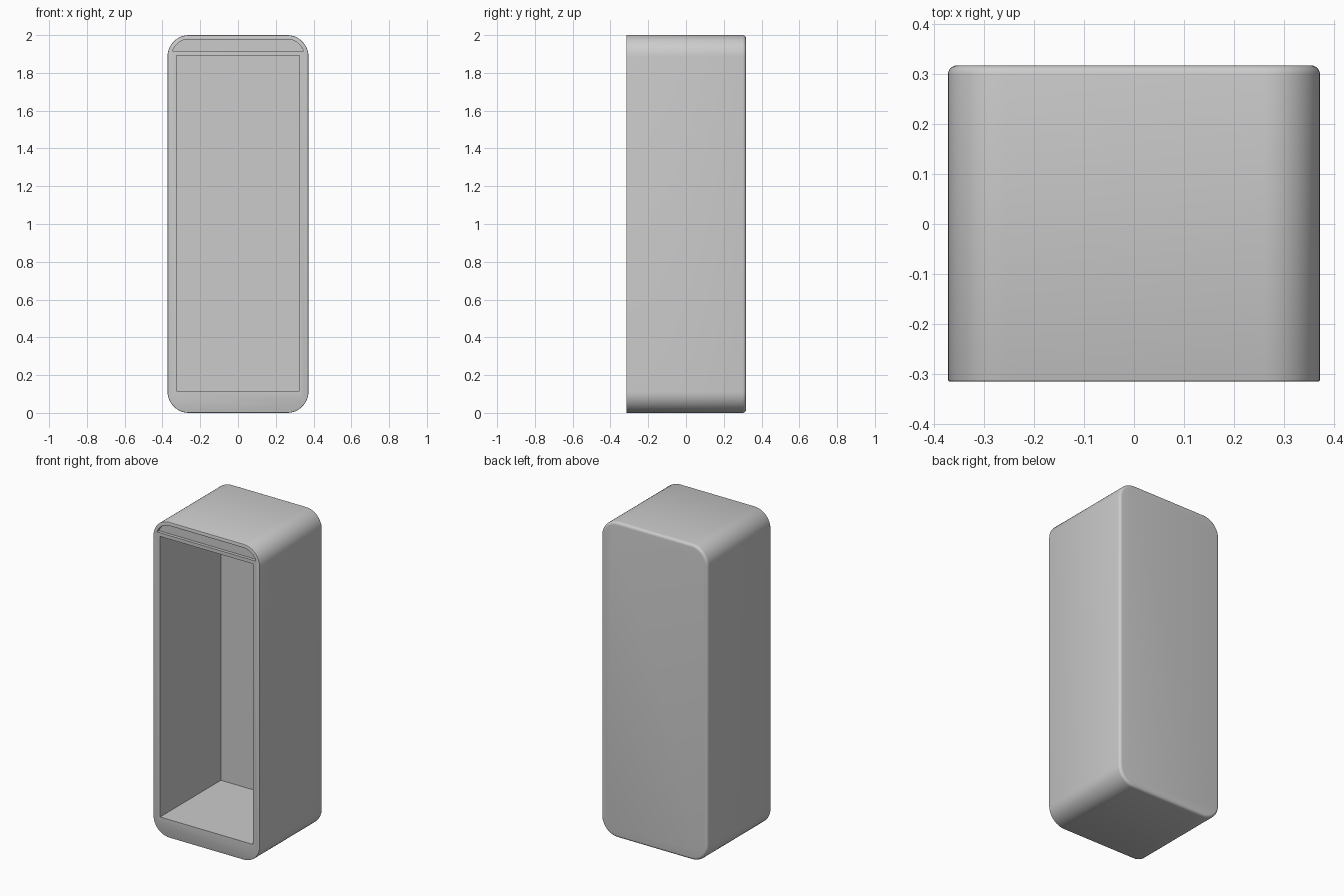
import bpy, bmesh, math

if "Cube" in bpy.data.objects:
    bpy.data.objects.remove(bpy.data.objects["Cube"])

W, H, R = 0.373, 2.0, 0.113      # half width, height, corner radius
FRONT, BACK = -0.316, 0.318


def arc(cx, cz, r, a0, a1, n=12):
    return [(cx + r * math.cos(math.radians(a0 + (a1 - a0) * i / n)),
             cz + r * math.sin(math.radians(a0 + (a1 - a0) * i / n))) for i in range(n + 1)]


def prism(name, pts, y0, y1, back_bevel=0, front_bevel=0):
    """Extrude an x-z outline along y, optionally rounding its end rims."""
    bm = bmesh.new()
    face = bm.faces.new([bm.verts.new((x, y0, z)) for x, z in pts])
    ext = bmesh.ops.extrude_face_region(bm, geom=[face], use_keep_orig=True)
    verts = [g for g in ext["geom"] if isinstance(g, bmesh.types.BMVert)]
    bmesh.ops.translate(bm, verts=verts, vec=(0, y1 - y0, 0))
    bmesh.ops.recalc_face_normals(bm, faces=bm.faces)
    for y, size, seg in ((y1, back_bevel, 5), (y0, front_bevel, 2)):
        if size:
            rim = [e for e in bm.edges if all(abs(v.co.y - y) < 1e-5 for v in e.verts)]
            bmesh.ops.bevel(bm, geom=rim, offset=size, segments=seg, profile=0.5, affect='EDGES')
    me = bpy.data.meshes.new(name)
    bm.to_mesh(me)
    bm.free()
    ob = bpy.data.objects.new(name, me)
    bpy.context.collection.objects.link(ob)
    return ob


# Rounded outer shell
cx, top = W - R, H - R
outline = (arc(cx, top, R, 0, 90) + arc(-cx, top, R, 90, 180)
           + arc(-cx, R, R, 180, 270) + arc(cx, R, R, 270, 360))
shell = prism("cabinet_shell", outline, FRONT, BACK, 0.018, 0.004)

# Main compartment cutter
box = [(-0.325, 0.115), (0.325, 0.115), (0.325, 1.893), (-0.325, 1.893)]
compartment = prism("compartment_cutter", box, FRONT - 0.1, 0.293)

# Shallow header recess cutter, concentric with the top corners
r = R - 0.022
low = math.degrees(math.asin((1.916 - top) / r))
header = arc(cx, top, r, low, 90) + arc(-cx, top, r, 90, 180 - low)
recess = prism("header_recess_cutter", header, FRONT - 0.1, FRONT + 0.02)

# Cut both openings
bpy.context.view_layer.objects.active = shell
shell.select_set(True)
for cutter in (compartment, recess):
    cutter.select_set(False)
    cutter.hide_render = True
    mod = shell.modifiers.new(cutter.name, 'BOOLEAN')
    mod.operation, mod.solver, mod.object = 'DIFFERENCE', 'EXACT', cutter
    bpy.ops.object.modifier_apply(modifier=mod.name)
    bpy.data.objects.remove(cutter)

bpy.ops.object.shade_smooth_by_angle(angle=math.radians(30))
